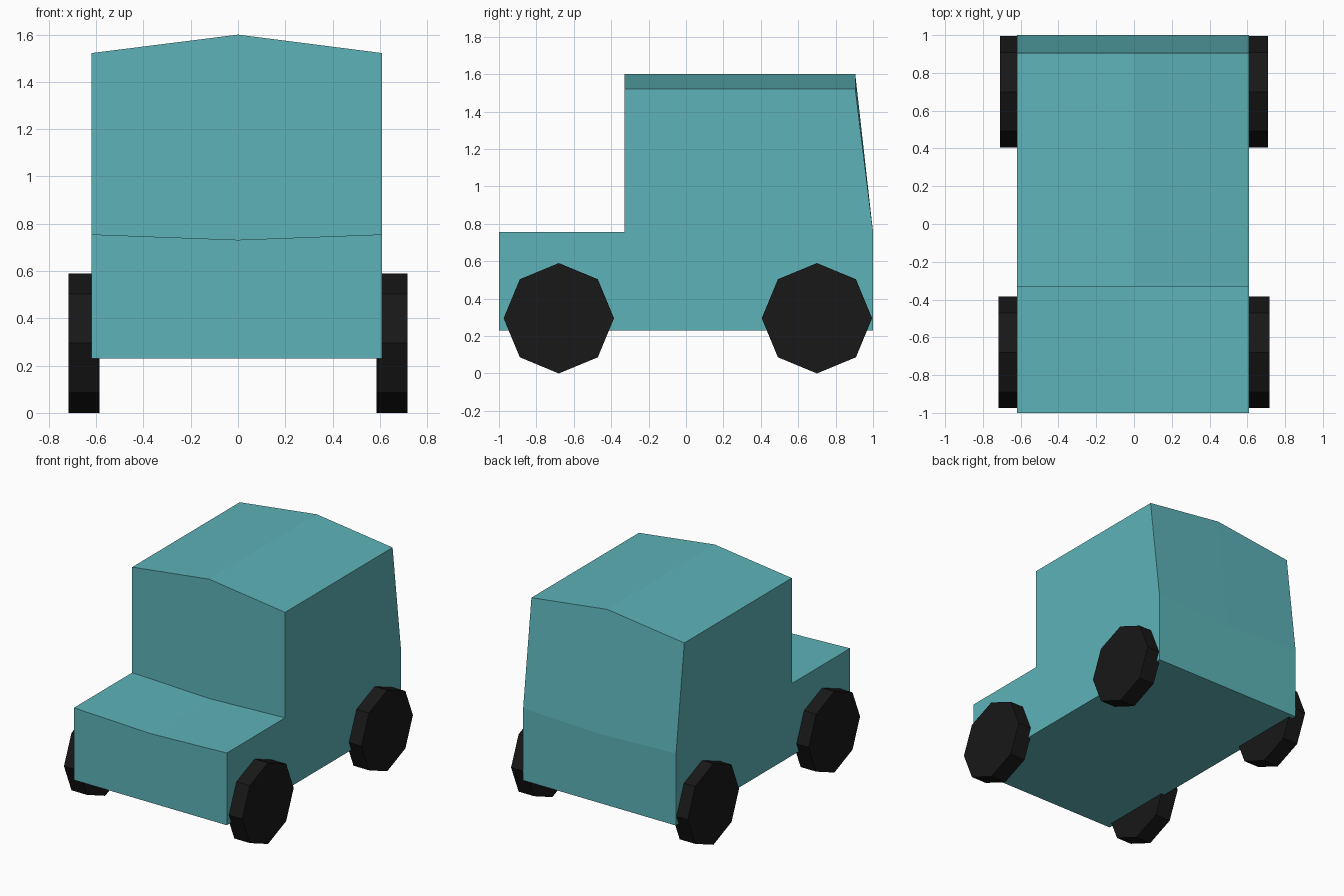
import bpy, bmesh
from math import pi
from mathutils import Matrix

if "Cube" in bpy.data.objects:
    bpy.data.objects.remove(bpy.data.objects["Cube"])


def material(name, rgb):
    m = bpy.data.materials.new(name)
    m.diffuse_color = (*rgb, 1)
    m.use_nodes = True
    m.node_tree.nodes["Principled BSDF"].inputs["Base Color"].default_value = m.diffuse_color
    return m


def add_object(name, bm, mat):
    bmesh.ops.recalc_face_normals(bm, faces=bm.faces[:])
    mesh = bpy.data.meshes.new(name)
    bm.to_mesh(mesh)
    bm.free()
    mesh.materials.append(mat)
    ob = bpy.data.objects.new(name, mesh)
    bpy.context.collection.objects.link(ob)
    return ob


paint = material("teal_paint", (0.11, 0.45, 0.48))
rubber = material("black_rubber", (0.009, 0.009, 0.009))

# Body: side profile (y, z at the sides, z at the centre) lofted over three sections
profile = [
    (-1.0, 0.23, 0.23), (-1.0, 0.755, 0.732), (-0.33, 0.755, 0.732),
    (-0.33, 1.522, 1.60), (0.905, 1.522, 1.60), (1.0, 0.755, 0.732),
    (1.0, 0.23, 0.23),
]
bm = bmesh.new()
sections = [
    [bm.verts.new((x, y, zc if x == 0 else zs)) for y, zs, zc in profile]
    for x in (-0.62, 0, 0.61)
]
n = len(profile)
for a, b in zip(sections, sections[1:]):
    for i in range(n):
        j = (i + 1) % n
        bm.faces.new((a[i], a[j], b[j], b[i]))
bm.faces.new(sections[0])
bm.faces.new(sections[-1])
add_object("body", bm, paint)


# Wheels: eight-sided discs with a corner pointing straight down
def wheel(name, x, y, width=0.125, radius=0.295):
    bm = bmesh.new()
    bmesh.ops.create_cone(bm, cap_ends=True, segments=8, radius1=radius,
                          radius2=radius, depth=width,
                          matrix=Matrix.Rotation(pi / 2, 4, 'Y'))
    ob = add_object(name, bm, rubber)
    ob.location = (x, y, radius)


for end, y, x in (("front", -0.68, 0.655), ("rear", 0.70, 0.648)):
    wheel(end + "_wheel_left", -x, y)
    wheel(end + "_wheel_right", x, y)
